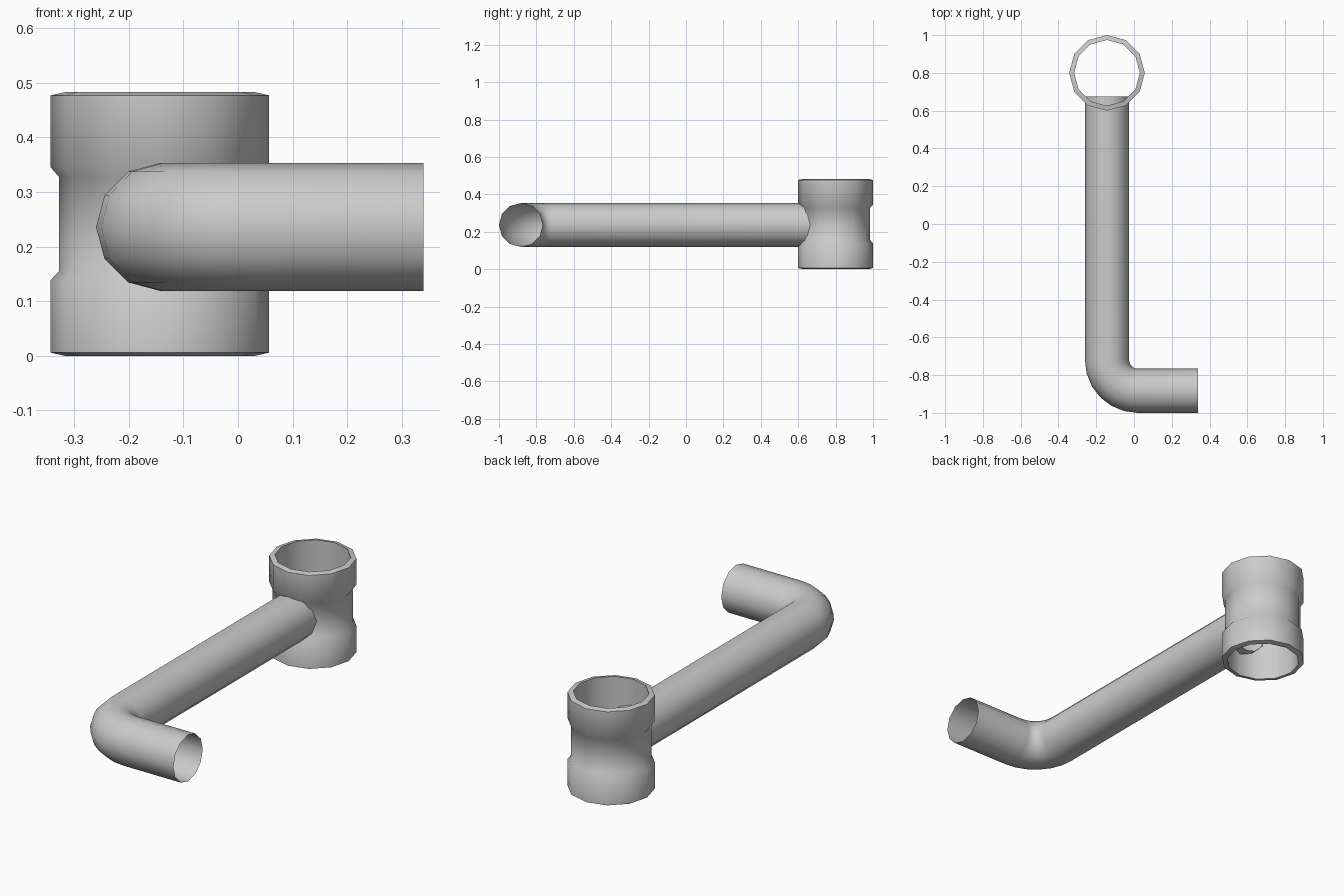
import bpy, bmesh
from math import sin, cos, pi, radians
from mathutils import Vector

cube = bpy.data.objects.get("Cube")
if cube:
    bpy.data.objects.remove(cube, do_unlink=True)

SIDES = 12
AXIS_X = -0.143

# Single grey finish
grey = bpy.data.materials.new("plain_grey")
grey.use_nodes = True
GREY = (0.6, 0.6, 0.6, 1)
grey.diffuse_color = GREY
grey.node_tree.nodes["Principled BSDF"].inputs["Base Color"].default_value = GREY


def loft(name, rings, closed=False):
    """Skin a list of equal point rings, optionally joining last to first."""
    bm = bmesh.new()
    loops = [[bm.verts.new(p) for p in ring] for ring in rings]
    pairs = list(zip(loops, loops[1:]))
    if closed:
        pairs.append((loops[-1], loops[0]))
    for a, b in pairs:
        for i in range(SIDES):
            j = (i + 1) % SIDES
            bm.faces.new((a[i], a[j], b[j], b[i]))
    bmesh.ops.recalc_face_normals(bm, faces=bm.faces)
    mesh = bpy.data.meshes.new(name)
    bm.to_mesh(mesh)
    bm.free()
    mesh.materials.append(grey)
    obj = bpy.data.objects.new(name, mesh)
    bpy.context.collection.objects.link(obj)
    bpy.ops.object.select_all(action='DESELECT')
    obj.select_set(True)
    bpy.context.view_layer.objects.active = obj
    bpy.ops.object.shade_smooth_by_angle(angle=radians(60))
    return obj


def circle(centre, u, v, r):
    return [centre + (u * cos(a) + v * sin(a)) * r
            for a in (2 * pi * i / SIDES for i in range(SIDES))]


X, Y, Z = Vector((1, 0, 0)), Vector((0, 1, 0)), Vector((0, 0, 1))

# Upright collar: waisted outside, straight bore, slightly sloped rims
profile = [(0.2, 0.006), (0.2, 0.139), (0.185, 0.155), (0.185, 0.328),
           (0.2, 0.345), (0.2, 0.477), (0.174, 0.483), (0.174, 0)]
loft("collar", [circle(Vector((AXIS_X, 0.8, z)), X, Y, r) for r, z in profile],
     closed=True)

# Bent open pipe: long run, quarter bend, short arm
PIPE_R, PIPE_Z, BEND_R, STEPS = 0.117, 0.236, 0.163, 6
pivot = Vector((AXIS_X + BEND_R, -0.72, PIPE_Z))
stations = [(Vector((AXIS_X, 0.675, PIPE_Z)), -X)]
for i in range(STEPS + 1):
    a = pi / 2 * i / STEPS
    out = Vector((-cos(a), -sin(a), 0))
    stations.append((pivot + out * BEND_R, out))
stations.append((Vector((0.34, pivot.y - BEND_R, PIPE_Z)), -Y))
loft("bent_pipe", [circle(c, out, Z, PIPE_R) for c, out in stations])
